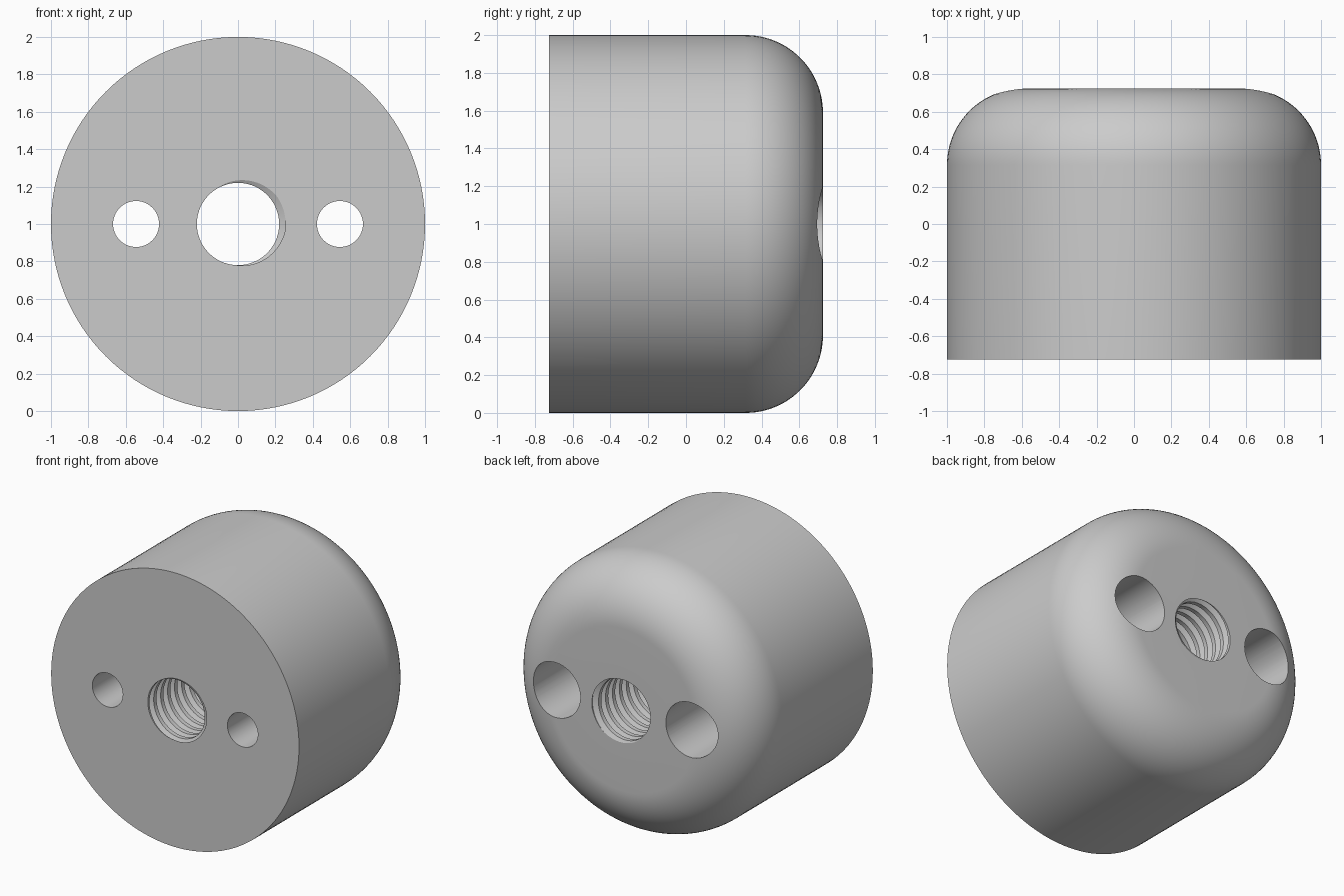
import bpy, bmesh, math
from mathutils import Matrix, Vector

if "Cube" in bpy.data.objects:
    bpy.data.objects.remove(bpy.data.objects["Cube"])

AXIS_Z = 1.0        # height of the main axis
HALF = 0.725        # half the body length
FILLET = 0.41       # rounding of the back rim
SEGMENTS = 128

grey = bpy.data.materials.new("plain grey")
grey.use_nodes = True
colour = (0.6, 0.6, 0.6, 1)
grey.diffuse_color = colour
grey.node_tree.nodes["Principled BSDF"].inputs["Base Color"].default_value = colour


def finish(name, bm, x=0.0):
    """Turn a mesh into an object lying on the main axis."""
    bmesh.ops.recalc_face_normals(bm, faces=bm.faces)
    mesh = bpy.data.meshes.new(name)
    bm.to_mesh(mesh)
    bm.free()
    mesh.materials.append(grey)
    obj = bpy.data.objects.new(name, mesh)
    obj.location = (x, 0, AXIS_Z)
    bpy.context.collection.objects.link(obj)
    return obj


def lathe(name, profile, segments, x=0.0):
    """Spin a (radius, y) profile around the y axis."""
    bm = bmesh.new()
    verts = [bm.verts.new((r, y, 0)) for r, y in profile]
    edges = [bm.edges.new(pair) for pair in zip(verts, verts[1:])]
    bmesh.ops.spin(bm, geom=verts + edges, cent=(0, 0, 0), axis=(0, 1, 0),
                   angle=math.tau, steps=segments, use_merge=True)
    bmesh.ops.remove_doubles(bm, verts=bm.verts, dist=1e-5)
    return finish(name, bm, x)


def threaded_rod(name, minor, major, pitch, steps):
    """Closed rod with a right-hand helical ridge, used to cut the thread."""
    bm = bmesh.new()
    # one pitch: ridge centred on zero, then the plain core
    profile = [(minor, -0.3), (major, -0.06), (major, 0.06), (minor, 0.3)]
    turns = 2 * math.ceil(HALF / pitch) + 4
    lead = math.radians(15)
    rows = []
    for k in range(turns * steps + 1):
        turn = k / steps
        angle = lead - turn * math.tau
        rows.append([bm.verts.new((r * math.cos(angle),
                                   -HALF + (turn - 2 + offset) * pitch,
                                   r * math.sin(angle)))
                     for r, offset in profile])
    for k in range(len(rows) - 1):
        a, b = rows[k], rows[k + 1]
        for j in range(3):
            bm.faces.new((a[j], b[j], b[j + 1], a[j + 1]))
        if k + steps + 1 < len(rows):
            c, d = rows[k + steps], rows[k + steps + 1]
            bm.faces.new((a[3], b[3], d[0], c[0]))
    # close each end onto a point on the axis, beyond the body
    rim = [e for e in bm.edges if e.is_boundary]
    for side in (-1, 1):
        tip = bm.verts.new((0, side * (HALF + 4 * pitch), 0))
        for e in rim:
            if e.verts[0].co.y * side > 0:
                bm.faces.new((e.verts[0], e.verts[1], tip))
    return finish(name, bm)


# Body: cylinder with a flat front and a rounded back rim
body_profile = [(0, -HALF), (1, -HALF)]
for i in range(25):
    a = math.pi / 2 * i / 24
    body_profile.append((1 - FILLET + FILLET * math.cos(a),
                         HALF - FILLET + FILLET * math.sin(a)))
body_profile.append((0, HALF))
body = lathe("body", body_profile, SEGMENTS)

# Cutters: threaded centre bore and a counterbored screw hole on each side
cutters = [threaded_rod("thread_cutter", 0.22, 0.255, 0.08, 64)]
hole_profile = [(0, -1), (0.123, -1), (0.123, -0.1), (0.2, -0.1), (0.2, 1), (0, 1)]
for side, x in (("left", 0.545), ("right", -0.545)):
    cutters.append(lathe(side + "_hole_cutter", hole_profile, 64, x))

for cutter in cutters:
    cutter.hide_render = True
    mod = body.modifiers.new(cutter.name, "BOOLEAN")
    mod.operation = "DIFFERENCE"
    mod.solver = "EXACT"
    mod.object = cutter

bpy.ops.object.select_all(action="DESELECT")
body.select_set(True)
bpy.context.view_layer.objects.active = body
for mod in list(body.modifiers):
    bpy.ops.object.modifier_apply(modifier=mod.name)
for cutter in cutters:
    bpy.data.objects.remove(cutter)
bpy.ops.object.shade_smooth_by_angle(angle=math.radians(25))
